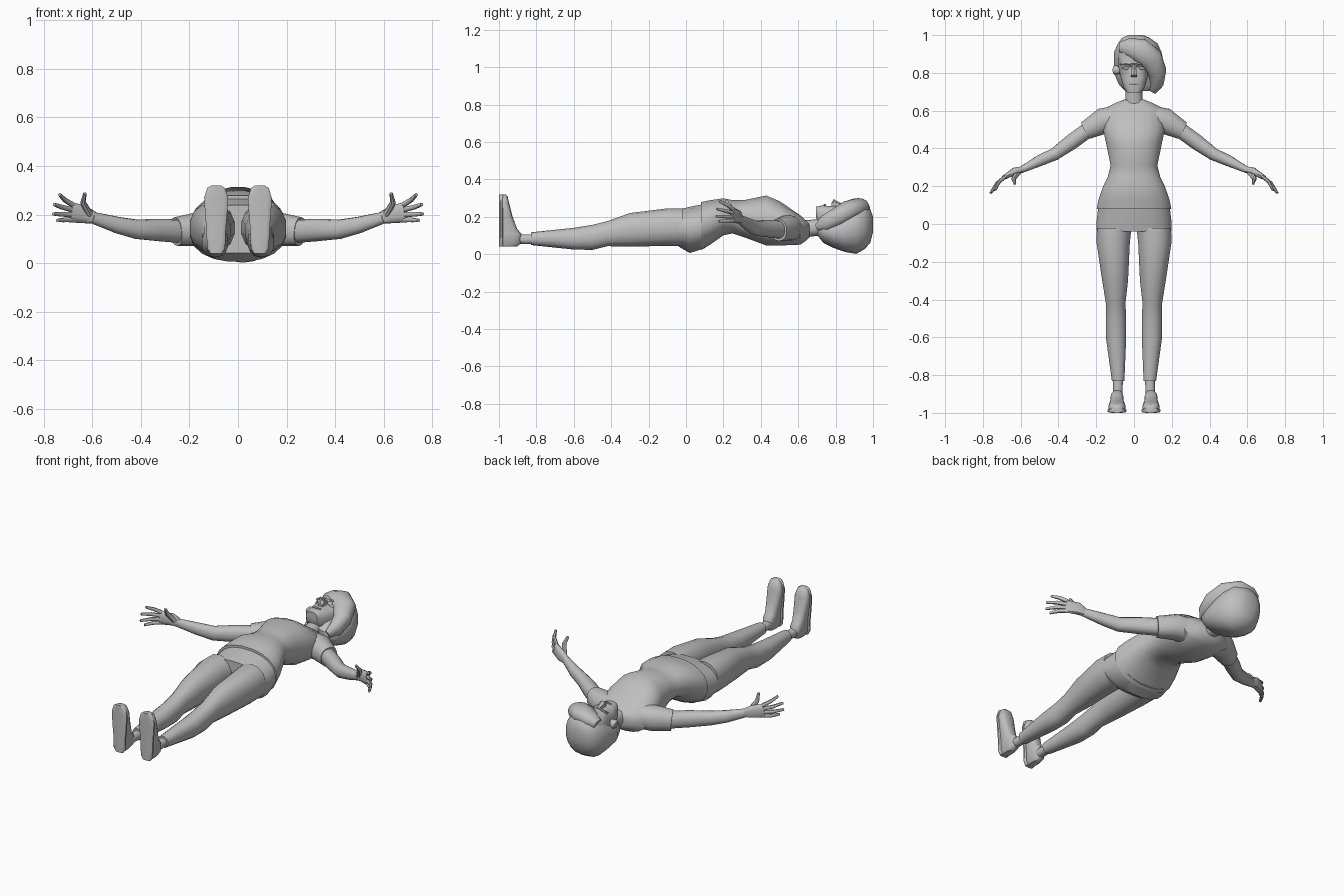
import bpy
import bmesh
from math import cos, sin, pi, radians, copysign
from mathutils import Vector

default_cube = bpy.data.objects.get("Cube")
if default_cube:
    bpy.data.objects.remove(default_cube, do_unlink=True)

material = bpy.data.materials.new("plain_grey")
material.use_nodes = True
grey = (.52, .52, .52, 1)
material.diffuse_color = grey
material.node_tree.nodes["Principled BSDF"].inputs["Base Color"].default_value = grey

ALONG_X, ALONG_Y, ALONG_Z = (Vector(row) for row in ((1, 0, 0), (0, 1, 0), (0, 0, 1)))


def ring(x=0, y=0, z=0, wide=.01, tall=None):
    """Describe an oval cross-section; it is round when no height is given."""
    return Vector((x, y, z)), wide, wide if tall is None else tall


def bend(value, power):
    """Turn a sine or cosine into its rounded-box equivalent."""
    return copysign(abs(value) ** power, value)


def loft(name, *stations, sides=14, power=.9, axis=None, up=ALONG_Z, mirror=False, angle=45):
    """Skin a closed form through the oval cross-sections."""
    bm = bmesh.new()
    centres = [station[0] for station in stations]
    loops = []
    for i, (centre, wide, tall) in enumerate(stations):
        following = centres[min(i + 1, len(centres) - 1)]
        previous = centres[max(i - 1, 0)]
        along = axis or (following - previous).normalized()
        across = along.cross(up).normalized()
        upward = across.cross(along)
        loop = []
        for k in range(sides):
            turn = 2 * pi * (k + .5) / sides
            sideways = across * wide * bend(cos(turn), power)
            vertical = upward * tall * bend(sin(turn), power)
            loop.append(bm.verts.new(centre + sideways + vertical))
        loops.append(loop)
    for lower, upper in zip(loops, loops[1:]):
        for k in range(sides):
            bm.faces.new((lower[k - 1], lower[k], upper[k], upper[k - 1]))
    bm.faces.new(loops[0])
    bm.faces.new(loops[-1])
    bmesh.ops.recalc_face_normals(bm, faces=bm.faces)
    mesh = bpy.data.meshes.new(name)
    bm.to_mesh(mesh)
    bm.free()
    mesh.materials.append(material)
    part = bpy.data.objects.new(name, mesh)
    bpy.context.collection.objects.link(part)
    if mirror:
        part.modifiers.new("mirror", "MIRROR")
    bpy.ops.object.select_all(action="DESELECT")
    part.select_set(True)
    bpy.context.view_layer.objects.active = part
    bpy.ops.object.shade_smooth_by_angle(angle=radians(angle))


# Torso: shirt, with hips underneath
loft("shirt",
     ring(y=.08, z=.15, wide=.2, tall=.13),
     ring(y=.13, z=.17, wide=.19, tall=.12),
     ring(y=.2, z=.2, wide=.165, tall=.1),
     ring(y=.25, z=.2, wide=.14, tall=.09),
     ring(y=.31, z=.19, wide=.125, tall=.1),
     ring(y=.43, z=.18, wide=.15, tall=.135),
     ring(y=.5, z=.165, wide=.165, tall=.12),
     ring(y=.61, z=.13, wide=.16, tall=.08),
     ring(y=.64, z=.125, wide=.1, tall=.055),
     ring(y=.66, z=.13, wide=.05, tall=.04),
     sides=20, axis=ALONG_Y)

loft("trouser_hips",
     ring(y=-.04, z=.14, wide=.2, tall=.1),
     ring(y=.02, z=.13, wide=.2, tall=.125),
     ring(y=.1, z=.15, wide=.19, tall=.12),
     sides=20, axis=ALONG_Y)

# Legs and feet
loft("trouser_legs",
     ring(x=.105, y=-.02, z=.145, wide=.094, tall=.1),
     ring(x=.11, y=-.1, z=.145, wide=.09, tall=.1),
     ring(x=.1, y=-.3, z=.13, wide=.07, tall=.09),
     ring(x=.097, y=-.42, z=.11, wide=.053, tall=.067),
     ring(x=.095, y=-.5, z=.09, wide=.055, tall=.067),
     ring(x=.095, y=-.6, z=.083, wide=.055, tall=.058),
     ring(x=.084, y=-.83, z=.083, wide=.034),
     axis=-ALONG_Y, mirror=True)

loft("ankles",
     ring(x=.084, y=-.8, z=.08, wide=.026),
     ring(x=.086, y=-.91, z=.08, wide=.026),
     axis=-ALONG_Y, mirror=True)

shoe = [
    ring(x=.09, y=-.95, z=.04, wide=.02, tall=.045),
    ring(x=.09, y=-.94, z=.06, wide=.033, tall=.06),
    ring(x=.09, y=-.94, z=.11, wide=.036, tall=.06),
    ring(x=.09, y=-.95, z=.135, wide=.036, tall=.047),
    ring(x=.09, y=-.963, z=.2, wide=.042, tall=.036),
    ring(x=.09, y=-.972, z=.27, wide=.046, tall=.027),
    ring(x=.09, y=-.976, z=.31, wide=.033, tall=.022),
    ring(x=.09, y=-.98, z=.32, wide=.016, tall=.014),
]
loft("shoe_uppers", *shoe, power=.75, axis=ALONG_Z, up=ALONG_Y, mirror=True)
sole = [ring(centre.x, -.988, centre.z, wide + .004, .012) for centre, wide, tall in shoe]
loft("shoe_soles", *sole, power=.6, axis=ALONG_Z, up=ALONG_Y, mirror=True)

# Arms
loft("sleeves",
     ring(x=.08, y=.56, z=.14, wide=.07),
     ring(x=.165, y=.545, z=.14, wide=.07),
     ring(x=.255, y=.495, z=.13, wide=.05, tall=.06),
     mirror=True)

loft("arms",
     ring(x=.2, y=.53, z=.13, wide=.042, tall=.05),
     ring(x=.33, y=.435, z=.137, wide=.042, tall=.046),
     ring(x=.42, y=.37, z=.14, wide=.034, tall=.04),
     ring(x=.5, y=.335, z=.158, wide=.03, tall=.034),
     ring(x=.6, y=.285, z=.188, wide=.017, tall=.024),
     mirror=True)

# Hands
loft("palms",
     ring(x=.59, y=.29, z=.186, wide=.016, tall=.024),
     ring(x=.63, y=.28, z=.2, wide=.02, tall=.036),
     ring(x=.69, y=.245, z=.21, wide=.012, tall=.042),
     sides=10, power=.8, mirror=True)

fingers = {
    "index": (.24, (.735, .18, .283)),
    "middle": (.22, (.757, .165, .242)),
    "ring": (.2, (.76, .162, .203)),
    "little": (.18, (.743, .177, .176)),
}
for finger, (root_height, tip) in fingers.items():
    root, end = Vector((.68, .252, root_height)), Vector(tip)
    knuckle = root.lerp(end, .5) + (ALONG_X + ALONG_Y) * .007
    loft(finger + "_fingers", ring(*root, wide=.011), ring(*knuckle, wide=.01),
         ring(*end, wide=.007), sides=8, mirror=True)

loft("thumbs",
     ring(x=.61, y=.275, z=.2, wide=.014),
     ring(x=.638, y=.24, z=.25, wide=.012),
     ring(x=.63, y=.213, z=.288, wide=.007),
     sides=8, up=ALONG_X, mirror=True)

# Neck and head
loft("neck",
     ring(y=.6, z=.13, wide=.06, tall=.05),
     ring(y=.66, z=.138, wide=.045),
     ring(y=.76, z=.15, wide=.045),
     axis=ALONG_Y)

loft("head",
     ring(y=.695, z=.225, wide=.036, tall=.03),
     ring(y=.72, z=.205, wide=.055),
     ring(y=.77, z=.19, wide=.07),
     ring(y=.83, z=.187, wide=.083, tall=.068),
     ring(y=.85, z=.195, wide=.085, tall=.077),
     ring(y=.92, z=.187, wide=.085),
     ring(y=.97, z=.18, wide=.06),
     sides=16, power=.75, axis=ALONG_Y, angle=30)

# Face details
loft("nose",
     ring(y=.845, z=.255, wide=.01),
     ring(y=.79, z=.268, wide=.017, tall=.026),
     ring(y=.777, z=.26, wide=.018, tall=.014),
     sides=6, axis=ALONG_Y, angle=20)
loft("lips",
     ring(x=-.026, y=.742, z=.26, wide=.004),
     ring(y=.742, z=.262, wide=.007),
     ring(x=.026, y=.742, z=.26, wide=.004),
     sides=6)
loft("eyebrows",
     ring(x=.015, y=.846, z=.27, wide=.007),
     ring(x=.045, y=.85, z=.268, wide=.007),
     ring(x=.072, y=.843, z=.255, wide=.004),
     sides=6, mirror=True)
loft("eyes",
     ring(x=.02, y=.824, z=.25, wide=.003),
     ring(x=.04, y=.825, z=.253, wide=.008),
     ring(x=.062, y=.824, z=.247, wide=.003),
     sides=8, mirror=True)
loft("ears",
     ring(x=.075, y=.815, z=.19, wide=.022),
     ring(x=.1, y=.815, z=.187, wide=.026),
     ring(x=.108, y=.815, z=.185, wide=.02),
     sides=8, mirror=True)

# Hair: rounded back and a fringe swept to one side
loft("hair_back",
     ring(x=.03, y=.703, z=.13, wide=.075, tall=.03),
     ring(x=.03, y=.735, z=.126, wide=.11, tall=.066),
     ring(x=.026, y=.79, z=.118, wide=.13, tall=.085),
     ring(x=.026, y=.85, z=.122, wide=.135, tall=.11),
     ring(x=.02, y=.91, z=.135, wide=.127, tall=.133),
     ring(x=.02, y=.955, z=.145, wide=.107, tall=.118),
     ring(x=.01, y=.985, z=.15, wide=.075, tall=.09),
     ring(x=.01, y=1, z=.16, wide=.04),
     sides=18, axis=ALONG_Y)

loft("hair_fringe",
     ring(x=-.07, y=.935, z=.225, wide=.03),
     ring(x=-.03, y=.935, z=.24, wide=.05, tall=.04),
     ring(x=.03, y=.92, z=.253, wide=.066, tall=.047),
     ring(x=.09, y=.875, z=.238, wide=.064, tall=.05),
     ring(x=.122, y=.81, z=.2, wide=.05),
     ring(x=.122, y=.745, z=.165, wide=.036, tall=.045),
     ring(x=.1, y=.703, z=.145, wide=.02))
